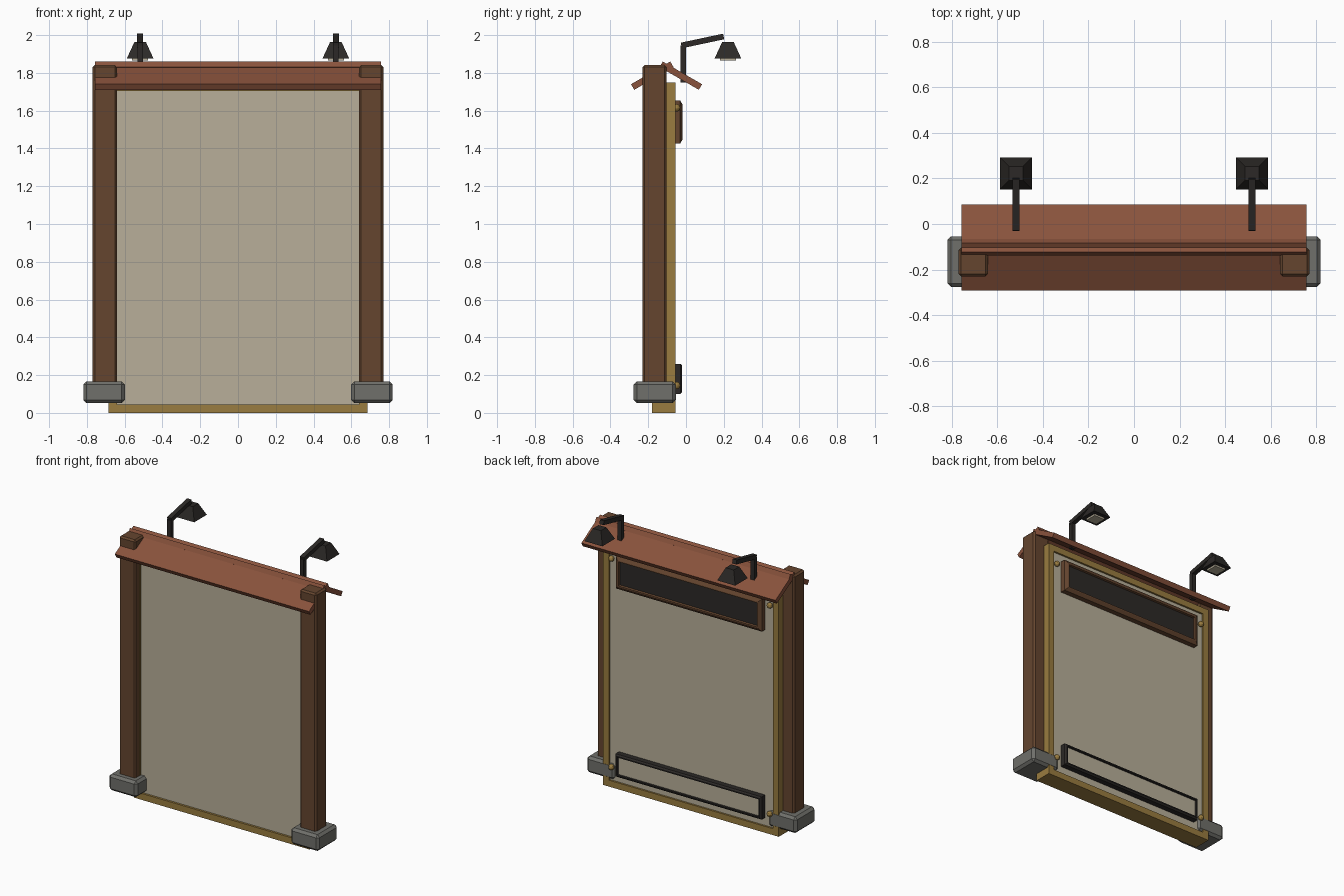
import bpy, bmesh, math
from mathutils import Matrix, Vector

if "Cube" in bpy.data.objects:
    bpy.data.objects.remove(bpy.data.objects["Cube"])


def material(name, rgb):
    m = bpy.data.materials.new(name)
    m.diffuse_color = (*rgb, 1)
    m.use_nodes = True
    m.node_tree.nodes["Principled BSDF"].inputs["Base Color"].default_value = m.diffuse_color
    return m


WOOD = material("dark_wood", (0.13, 0.06, 0.028))
ROOF = material("red_wood", (0.25, 0.085, 0.045))
GOLD = material("gold_wood", (0.32, 0.20, 0.05))
CREAM = material("cream", (0.48, 0.43, 0.32))
STONE = material("stone", (0.16, 0.16, 0.145))
BLACK = material("black_metal", (0.025, 0.022, 0.02))


def finish(name, bm, mat):
    bmesh.ops.recalc_face_normals(bm, faces=bm.faces)
    me = bpy.data.meshes.new(name)
    bm.to_mesh(me)
    bm.free()
    me.materials.append(mat)
    ob = bpy.data.objects.new(name, me)
    bpy.context.collection.objects.link(ob)
    return ob


def box(name, lo, hi, mat, bevel=0.0, tilt=0.0):
    """Box between two corners, optionally bevelled and tilted about x."""
    lo, hi = Vector(lo), Vector(hi)
    bm = bmesh.new()
    bmesh.ops.create_cube(bm, size=1, matrix=Matrix.Diagonal((*(hi - lo), 1)))
    if bevel:
        bmesh.ops.bevel(bm, geom=bm.edges[:], offset=bevel, segments=1, affect='EDGES')
    bm.transform(Matrix.Translation((lo + hi) / 2) @ Matrix.Rotation(tilt, 4, 'X'))
    return finish(name, bm, mat)


def frame(name, half_x, z0, z1, profile, mat):
    """Mitred rectangular frame; profile is a closed list of (inset, y)."""
    bm = bmesh.new()
    loops = []
    for d, y in profile:
        x = half_x - d
        loops.append([bm.verts.new(c) for c in
                      ((-x, y, z0 + d), (x, y, z0 + d), (x, y, z1 - d), (-x, y, z1 - d))])
    for i, a in enumerate(loops):
        b = loops[(i + 1) % len(loops)]
        for k in range(4):
            n = (k + 1) % 4
            bm.faces.new((a[k], a[n], b[n], b[k]))
    return finish(name, bm, mat)


# Board: gold frame with a recessed cream panel
frame("board_frame", 0.685, 0, 1.75,
      [(0, -0.18), (0, -0.055), (0.045, -0.055), (0.045, -0.18)], GOLD)
box("board_panel", (-0.65, -0.165, 0.035), (0.65, -0.068, 1.715), CREAM)

# Header sign and lower plate on the back
frame("header_frame", 0.57, 1.425, 1.655,
      [(0, -0.075), (0, -0.032), (0.022, -0.018), (0.03, -0.018), (0.034, -0.035), (0.034, -0.075)], WOOD)
box("header_panel", (-0.545, -0.075, 1.45), (0.545, -0.032, 1.63), BLACK)
frame("plate_frame", 0.57, 0.10, 0.26,
      [(0, -0.075), (0, -0.03), (0.01, -0.02), (0.018, -0.02), (0.02, -0.075)], BLACK)
box("plate_panel", (-0.555, -0.075, 0.115), (0.555, -0.034, 0.245), CREAM)

# Roof: two crossing tilted planks
PITCH, LENGTH, THICK = math.radians(30), 0.24, 0.034
for name, s in (("front_roof_plank", -1), ("back_roof_plank", 1)):
    # plank centre, found from its upper eave corner
    cy = -0.103 + s * (0.188 - LENGTH / 2 * math.cos(PITCH) - THICK / 2 * math.sin(PITCH))
    cz = 1.74 + LENGTH / 2 * math.sin(PITCH) - THICK / 2 * math.cos(PITCH)
    box(name, (-0.757, cy - LENGTH / 2, cz - THICK / 2),
        (0.757, cy + LENGTH / 2, cz + THICK / 2), ROOF, tilt=-s * PITCH)

for side, s in (("left", -1), ("right", 1)):
    # Post and stone foot
    x = s * 0.705
    box(side + "_post", (x - 0.064, -0.23, 0.06), (x + 0.064, -0.104, 1.842), WOOD, 0.011)
    x = s * 0.709
    box(side + "_foot", (x - 0.11, -0.277, 0.052), (x + 0.11, -0.054, 0.167), STONE, 0.017)

    # Screws
    for level, z in (("lower", 0.145), ("upper", 1.615)):
        bm = bmesh.new()
        bmesh.ops.create_uvsphere(bm, u_segments=10, v_segments=6, radius=0.02,
                                  matrix=Matrix.Translation((s * 0.618, -0.05, z)))
        finish(f"{side}_{level}_screw", bm, GOLD)

    # Lamp: stem, sloping arm, pyramid shade and light panel
    x = s * 0.518
    box(side + "_lamp_stem", (x - 0.015, -0.03, 1.75), (x + 0.015, 0.0, 1.945), BLACK)
    box(side + "_lamp_arm", (x - 0.016, -0.027, 1.954), (x + 0.016, 0.202, 1.984), BLACK,
        tilt=math.radians(12))
    bm = bmesh.new()
    bmesh.ops.create_cone(bm, cap_ends=True, segments=4, radius1=0.07 * math.sqrt(2),
                          radius2=0.031 * math.sqrt(2), depth=0.085,
                          matrix=Matrix.Translation((x, 0.222, 1.92))
                          @ Matrix.Rotation(math.pi / 4, 4, 'Z'))
    finish(side + "_lamp_shade", bm, BLACK)
    box(side + "_lamp_light", (x - 0.042, 0.18, 1.865), (x + 0.042, 0.264, 1.885), CREAM)
